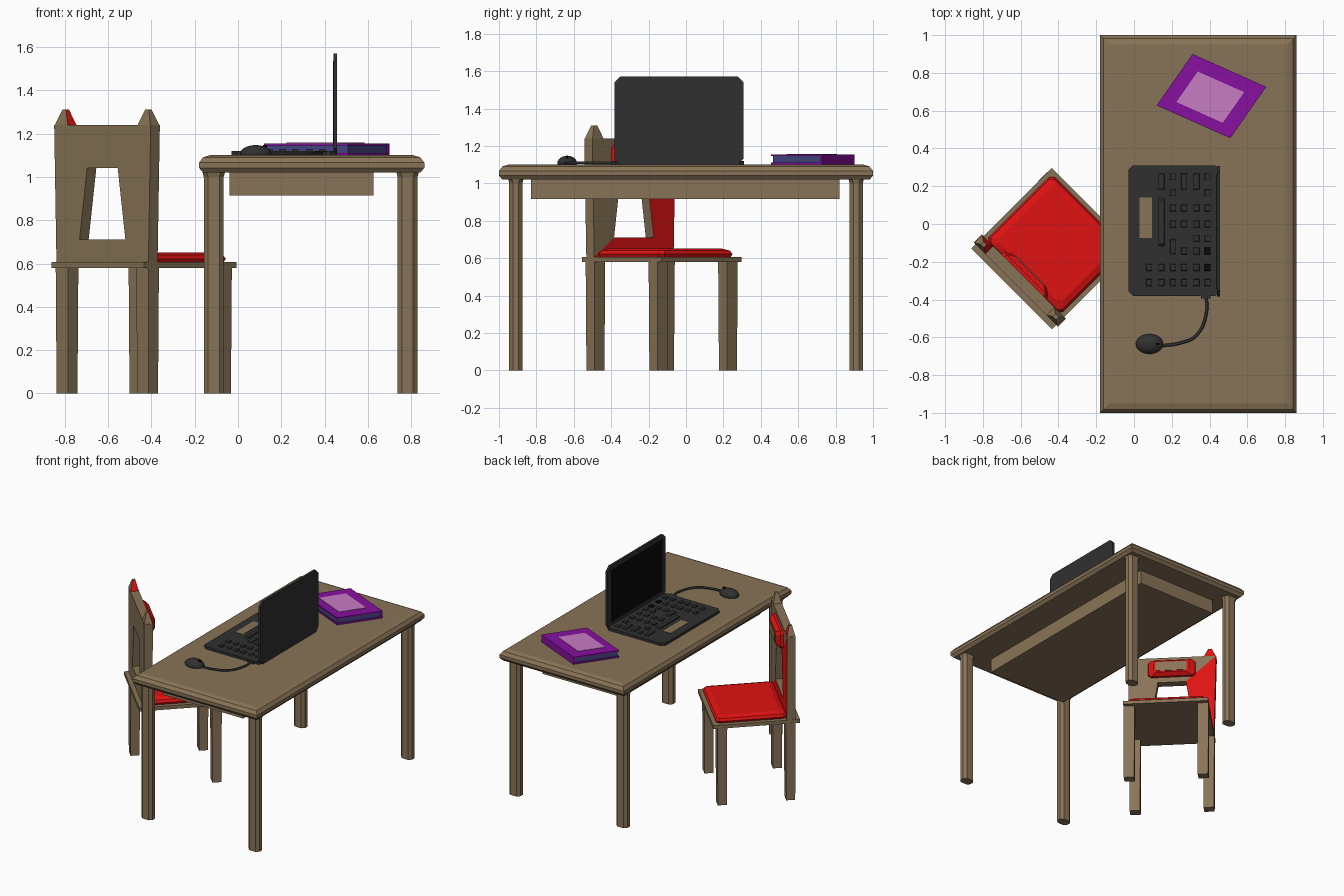
import bpy, bmesh, math
from mathutils import Matrix, Vector

cube = bpy.data.objects.get("Cube")
if cube:
    bpy.data.objects.remove(cube, do_unlink=True)


def material(name, r, g, b):
    m = bpy.data.materials.new(name)
    m.use_nodes = True
    m.diffuse_color = (r, g, b, 1)
    m.node_tree.nodes["Principled BSDF"].inputs["Base Color"].default_value = (r, g, b, 1)
    return m


WOOD = material("wood_brown", .25, .175, .095)
RED = material("cushion_red", .74, .006, .006)
DARK = material("charcoal", .03, .03, .031)
BLACK = material("black", .003, .003, .003)
PURPLE = material("cover_purple", .25, .005, .35)
PINK = material("label_pink", .58, .2, .54)
BLUE = material("page_blue", .06, .055, .22)


def finish(bm, name, mats, matrix=Matrix(), smooth=False):
    bm.transform(matrix)
    bmesh.ops.recalc_face_normals(bm, faces=bm.faces)
    mesh = bpy.data.meshes.new(name)
    bm.to_mesh(mesh)
    bm.free()
    for m in mats:
        mesh.materials.append(m)
    ob = bpy.data.objects.new(name, mesh)
    bpy.context.collection.objects.link(ob)
    if smooth:
        mesh.shade_smooth()
    return ob


def ring_points(hx, hy, c):
    """Rectangle outline, with cut corners when c is above zero."""
    if not c:
        return [(-hx, -hy), (hx, -hy), (hx, hy), (-hx, hy)]
    return [(-hx + c, -hy), (hx - c, -hy), (hx, -hy + c), (hx, hy - c),
            (hx - c, hy), (-hx + c, hy), (-hx, hy - c), (-hx, -hy + c)]


def loft(name, mat, rings, matrix=Matrix(), chamfer=0, rule=None):
    """Solid through rectangles (half x, half y, z)."""
    bm = bmesh.new()
    loops = [[bm.verts.new((x, y, z)) for x, y in ring_points(hx, hy, chamfer)]
             for hx, hy, z in rings]
    n = len(loops[0])
    for a, b in zip(loops, loops[1:]):
        for i in range(n):
            j = (i + 1) % n
            bm.faces.new((a[i], a[j], b[j], b[i]))
    bm.faces.new(loops[0][::-1])
    bm.faces.new(loops[-1])
    mats = [mat]
    if rule:
        mats.append(RED)
        bmesh.ops.recalc_face_normals(bm, faces=bm.faces)
        for f in bm.faces:
            f.material_index = int(rule(f.normal))
    return finish(bm, name, mats, matrix)


def box(name, mat, x0, x1, y0, y1, z0, z1, base=Matrix(), chamfer=0):
    hx, hy = (x1 - x0) / 2, (y1 - y0) / 2
    place = base @ Matrix.Translation((x0 + hx, y0 + hy, 0))
    return loft(name, mat, [(hx, hy, z0), (hx, hy, z1)], place, chamfer)


# Table
loft("table_top", WOOD, [(.52 - d, 1 - d, z) for d, z in
     ((.018, 1.02), (0, 1.042), (0, 1.066), (.018, 1.09), (.05, 1.1))],
     Matrix.Translation((.34, 0, 0)))
box("table_drawer_box", WOOD, -.04, .625, -.83, .82, .915, 1.03)
for x in (-.112, .783):
    for y in (-.91, .91):
        loft("table_leg", WOOD, [(.046, .035, 0), (.046, .035, 1), (.053, .042, 1.025)],
             Matrix.Translation((x, y, 0)), .02)

# Chair, turned on the floor with its back towards -x -y
CHAIR = Matrix.Translation((-.435, -.13, 0)) @ Matrix.Rotation(math.radians(-45), 4, "Z")
box("chair_seat", WOOD, -.302, .302, -.302, .302, .58, .606, CHAIR)
loft("seat_cushion", RED, [(.27, .24, .605), (.278, .248, .622), (.268, .238, .64), (.235, .205, .652)],
     CHAIR @ Matrix.Translation((0, .03, 0)), .02)
for u in (-.263, .263):
    for v in (-.238, .238):
        loft("chair_leg", WOOD, [(.037, .031, 0), (.04, .034, .585)],
             CHAIR @ Matrix.Translation((u, v, 0)))

# Chair back: a flat frame around a tapered opening
bm = bmesh.new()
outer = [(-.3, .605), (.3, .605), (.315, 1.24), (-.315, 1.24)]
inner = [(-.15, .71), (.15, .71), (.1, 1.04), (-.1, 1.04)]
o_back, i_back, o_front, i_front = [
    [bm.verts.new((u, v, z)) for u, z in pts]
    for v in (-.27, -.21) for pts in (outer, inner)]
for i in range(4):
    j = (i + 1) % 4
    for a, b in ((o_back, i_back), (o_back, o_front), (i_back, i_front)):
        bm.faces.new((a[i], a[j], b[j], b[i]))
    front = bm.faces.new((o_front[i], o_front[j], i_front[j], i_front[i]))
    front.material_index = int(i in (0, 3))  # lower rail and left post are red
finish(bm, "chair_back", [WOOD, RED], CHAIR)
for u in (-.27, .27):
    red_rule = (lambda n: n.x + n.y > .5 and n.z < .9) if u < 0 else None
    loft("chair_finial", WOOD, [(.043, .03, 1.235), (.034, .024, 1.258), (.012, .01, 1.31)],
         CHAIR @ Matrix.Translation((u, -.24, 0)), 0, red_rule)
HEAD = CHAIR @ Matrix.Translation((0, -.212, 1.145)) @ Matrix.Rotation(math.radians(-90), 4, "X")
loft("back_cushion", RED, [(.17, .065, 0), (.165, .065, .02), (.125, .045, .048)], HEAD, .02)
box("back_cushion_panel", WOOD, -.11, .11, -.035, .035, .046, .052, HEAD)

# Laptop
box("laptop_base", DARK, -.03, .455, -.38, .31, 1.1, 1.119, chamfer=.025)
SCREEN = Matrix.Translation((.44, -.038, 1.335)) @ Matrix.Rotation(math.radians(90), 4, "Y")
box("laptop_lid", DARK, -.235, .235, -.345, .345, 0, .016, SCREEN, .03)
box("laptop_screen", BLACK, -.2, .19, -.305, .305, -.002, .001, SCREEN)
box("laptop_touchpad", WOOD, .03, .095, -.075, .14, 1.117, 1.121)


def key(x, y, hx=.016, hy=.018, mat=DARK):
    loft("laptop_key", mat, [(hx, hy, 1.117), (hx * .9, hy * .9, 1.128)],
         Matrix.Translation((x, y, 0)))


COLS = (.08, .145, .207, .265, .33, .39)
ROWS = (-.31, -.23, -.143, -.075, 0, .085, .165, .25)
LAYOUT = ("01", "01", "014567", "01245", "012345", "01234567")
for c, (x, rows) in enumerate(zip(COLS, LAYOUT)):
    for r in map(int, rows):
        key(x, ROWS[r], mat=BLACK if c == 5 and r in (1, 2) else DARK)
key(.145, .01, hy=.13)
key(.207, -.12, hy=.04)
for c in (1, 3, 4):
    key(COLS[c], .225, hy=.043)

# Mouse and cable
bm = bmesh.new()
bmesh.ops.create_uvsphere(bm, u_segments=20, v_segments=12, radius=1)
cut = bmesh.ops.bisect_plane(bm, geom=bm.verts[:] + bm.edges[:] + bm.faces[:],
                             plane_co=(0, 0, -.2), plane_no=(0, 0, -1), clear_outer=True)
bmesh.ops.holes_fill(bm, edges=bm.edges)
finish(bm, "mouse", [DARK], Matrix.Translation((.082, -.635, 1.107)) @
       Matrix.Diagonal((.073, .053, .04, 1)), True)
box("mouse_wheel", BLACK, .115, .135, -.64, -.63, 1.13, 1.148)

curve = bpy.data.curves.new("mouse_cable", "CURVE")
curve.dimensions = "3D"
curve.bevel_depth = .008
curve.bevel_resolution = 1
curve.resolution_u = 5
spline = curve.splines.new("BEZIER")
path = [(.38, -.37), (.385, -.46), (.33, -.59), (.245, -.63), (.14, -.645)]
spline.bezier_points.add(len(path) - 1)
for p, (x, y) in zip(spline.bezier_points, path):
    p.co = (x, y, 1.109)
    p.handle_left_type = p.handle_right_type = "AUTO"
curve.materials.append(DARK)
bpy.context.collection.objects.link(bpy.data.objects.new("mouse_cable", curve))
box("cable_plug", DARK, .355, .405, -.395, -.37, 1.1, 1.118)

# Book, slightly skewed on the table
BOOK = Matrix(((.195, .095, 0, .41), (-.087, .136, 0, .677), (0, 0, 1, 0), (0, 0, 0, 1)))
box("book_lower_cover", PURPLE, -1, 1, -1, 1, 1.1, 1.11, BOOK)
box("book_pages", BLUE, -.96, .96, -.95, .94, 1.108, 1.146, BOOK)
box("book_upper_cover", PURPLE, -1, 1, -1, 1, 1.145, 1.155, BOOK)
box("book_spine", PURPLE, -1, 1, .92, 1, 1.109, 1.146, BOOK)
box("book_label", PINK, -.64, .62, -.64, .55, 1.153, 1.158, BOOK)
